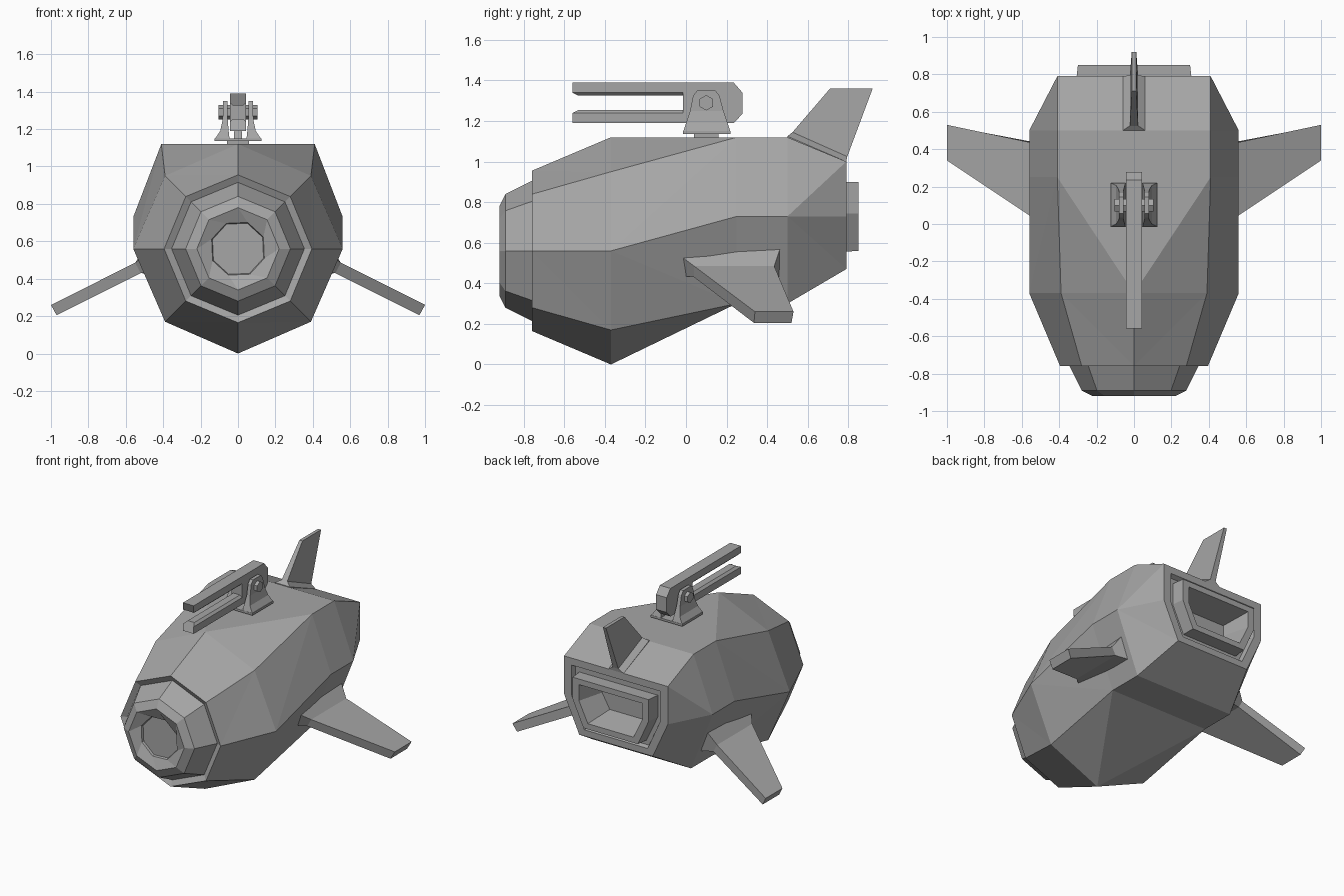
import bpy, bmesh
from math import sin, cos, radians

cube = bpy.data.objects.get("Cube")
if cube:
    bpy.data.objects.remove(cube, do_unlink=True)

grey = bpy.data.materials.new("plain grey")
grey.use_nodes = True
COLOUR = (0.38, 0.38, 0.38, 1)
grey.diffuse_color = COLOUR
grey.node_tree.nodes["Principled BSDF"].inputs["Base Color"].default_value = COLOUR


def loft(name, rings, cap_start=True, cap_end=True, split=False):
    """Skin a list of equal-length point rings; split uses mirrored diagonals."""
    bm = bmesh.new()
    loops = [[bm.verts.new(p) for p in ring] for ring in rings]
    n = len(loops[0])
    for a, b in zip(loops, loops[1:]):
        for i in range(n):
            j = (i + 1) % n
            if not split:
                bm.faces.new((a[i], a[j], b[j], b[i]))
            elif i % 2 == 0:
                bm.faces.new((a[i], a[j], b[j]))
                bm.faces.new((a[i], b[j], b[i]))
            else:
                bm.faces.new((a[i], a[j], b[i]))
                bm.faces.new((a[j], b[j], b[i]))
    if cap_start:
        bm.faces.new(loops[0])
    if cap_end:
        bm.faces.new(loops[-1][::-1])
    bmesh.ops.recalc_face_normals(bm, faces=bm.faces)
    mesh = bpy.data.meshes.new(name)
    bm.to_mesh(mesh)
    bm.free()
    mesh.materials.append(grey)
    obj = bpy.data.objects.new(name, mesh)
    bpy.context.collection.objects.link(obj)
    return obj


def section(y, top, corner, side, lower, bottom):
    """Eight-point hull section, mirrored left to right."""
    half = [corner, side, lower]
    pts = [(0, top)] + half + [(0, bottom)] + [(-x, z) for x, z in half[::-1]]
    return [(x, y, z) for x, z in pts]


def octagon(y, r, turn=0):
    angles = [radians(45 * i + turn) for i in range(8)]
    return [(r * sin(a), y, 0.56 + r * cos(a)) for a in angles]


def hatch(y, w, low_w, top, mid, low):
    return section(y, top, (w, top), (w, mid), (low_w, low), low)


def box_ring(x0, x1, y0, y1, z):
    return [(x0, y0, z), (x1, y0, z), (x1, y1, z), (x0, y1, z)]


def box(name, x0, x1, y0, y1, z0, z1):
    return loft(name, [box_ring(x0, x1, y0, y1, z) for z in (z0, z1)])


def flip(rings, s):
    return [[(s * x, y, z) for x, y, z in ring] for ring in rings]


# Faceted hull with a front groove and a recessed rear
recess = hatch(0.76, 0.31, 0.22, 0.90, 0.745, 0.555)
loft("hull", [
    octagon(-0.74, 0.355),
    octagon(-0.76, 0.395),
    section(-0.37, 1.12, (0.39, 0.95), (0.56, 0.56), (0.39, 0.17), 0),
    section(0.25, 1.12, (0.41, 1.12), (0.56, 0.73), (0.39, 0.30), 0.30),
    section(0.50, 1.12, (0.41, 1.12), (0.56, 0.73), (0.39, 0.30), 0.30),
    hatch(0.79, 0.41, 0.29, 1.0, 0.73, 0.47),
    hatch(0.79, 0.35, 0.25, 0.95, 0.735, 0.515),
    hatch(0.76, 0.34, 0.24, 0.935, 0.735, 0.525),
    recess,
], cap_start=False, cap_end=False, split=True)

# Rear frame with a tapered opening
loft("rear_frame", [
    recess,
    hatch(0.85, 0.30, 0.215, 0.90, 0.745, 0.56),
    hatch(0.85, 0.25, 0.18, 0.86, 0.745, 0.60),
    hatch(0.66, 0.20, 0.14, 0.82, 0.745, 0.64),
], cap_start=False)

# Nose collar with a twisted iris
loft("nose", [
    octagon(-0.74, 0.355),
    octagon(-0.89, 0.28),
    octagon(-0.92, 0.22),
], cap_start=False, cap_end=False)
loft("nose_iris", [
    octagon(-0.92, 0.22),
    octagon(-0.89, 0.15, 20),
    octagon(-0.875, 0.145, 20),
], cap_start=False)

# Side wings with flared roots
wing = [
    [(0.47, -0.06, 0.56), (0.48, 0.47, 0.59), (0.40, 0.47, 0.42), (0.42, -0.04, 0.44)],
    [(0.55, 0.04, 0.485), (0.55, 0.435, 0.485), (0.52, 0.435, 0.43), (0.52, 0.04, 0.43)],
    [(1.0, 0.34, 0.26), (1.0, 0.53, 0.26), (0.97, 0.52, 0.205), (0.97, 0.335, 0.205)],
]
for side, s in (("left", 1), ("right", -1)):
    loft(side + "_wing", flip(wing, s))


# Tail fin on a flared foot
def fin_ring(w, front, back):
    return [(-w, *front), (w, *front), (w, *back), (-w, *back)]


loft("tail_fin", [
    fin_ring(0.06, (0.50, 1.10), (0.79, 0.98)),
    fin_ring(0.06, (0.50, 1.125), (0.79, 1.0)),
    fin_ring(0.022, (0.525, 1.145), (0.795, 1.025)),
    fin_ring(0.012, (0.71, 1.36), (0.92, 1.36)),
])

# Turret swivel, base and side brackets
box("swivel", -0.06, 0.06, 0.04, 0.16, 1.10, 1.14)
box("mount_base", -0.125, 0.125, -0.015, 0.22, 1.135, 1.15)
bracket = [
    box_ring(0.045, 0.125, -0.015, 0.22, 1.145),
    box_ring(0.05, 0.095, 0.0, 0.205, 1.19),
    box_ring(0.055, 0.082, 0.02, 0.185, 1.25),
    box_ring(0.055, 0.08, 0.035, 0.165, 1.325),
    box_ring(0.055, 0.08, 0.055, 0.145, 1.35),
]
for side, s in (("left", 1), ("right", -1)):
    loft(side + "_bracket", flip(bracket, s))
    bolt = [[(x, 0.10 + 0.038 * sin(radians(60 * i)), 1.29 + 0.038 * cos(radians(60 * i)))
             for i in range(6)] for x in (0.03, 0.105)]
    loft(side + "_bolt", flip(bolt, s))

# Gun breech with chamfered rear
breech = [(-0.015, 1.19), (0.235, 1.19), (0.278, 1.235),
          (0.278, 1.34), (0.235, 1.39), (-0.015, 1.39)]
loft("gun_breech", [[(x, y, z) for y, z in breech] for x in (-0.042, 0.042)])


# Twin rails, narrower on their facing sides
def rail(name, outer, d):
    def ring(y, slant):
        half = [(0.042, y, outer), (0.042, y, outer + 0.05 * d),
                (0.026, y + slant, outer + 0.065 * d)]
        return half + [(-x, v, z) for x, v, z in half[::-1]]
    loft(name, [ring(-0.56, 0.03), ring(0.0, 0)])


rail("upper_rail", 1.39, -1)
rail("lower_rail", 1.19, 1)
